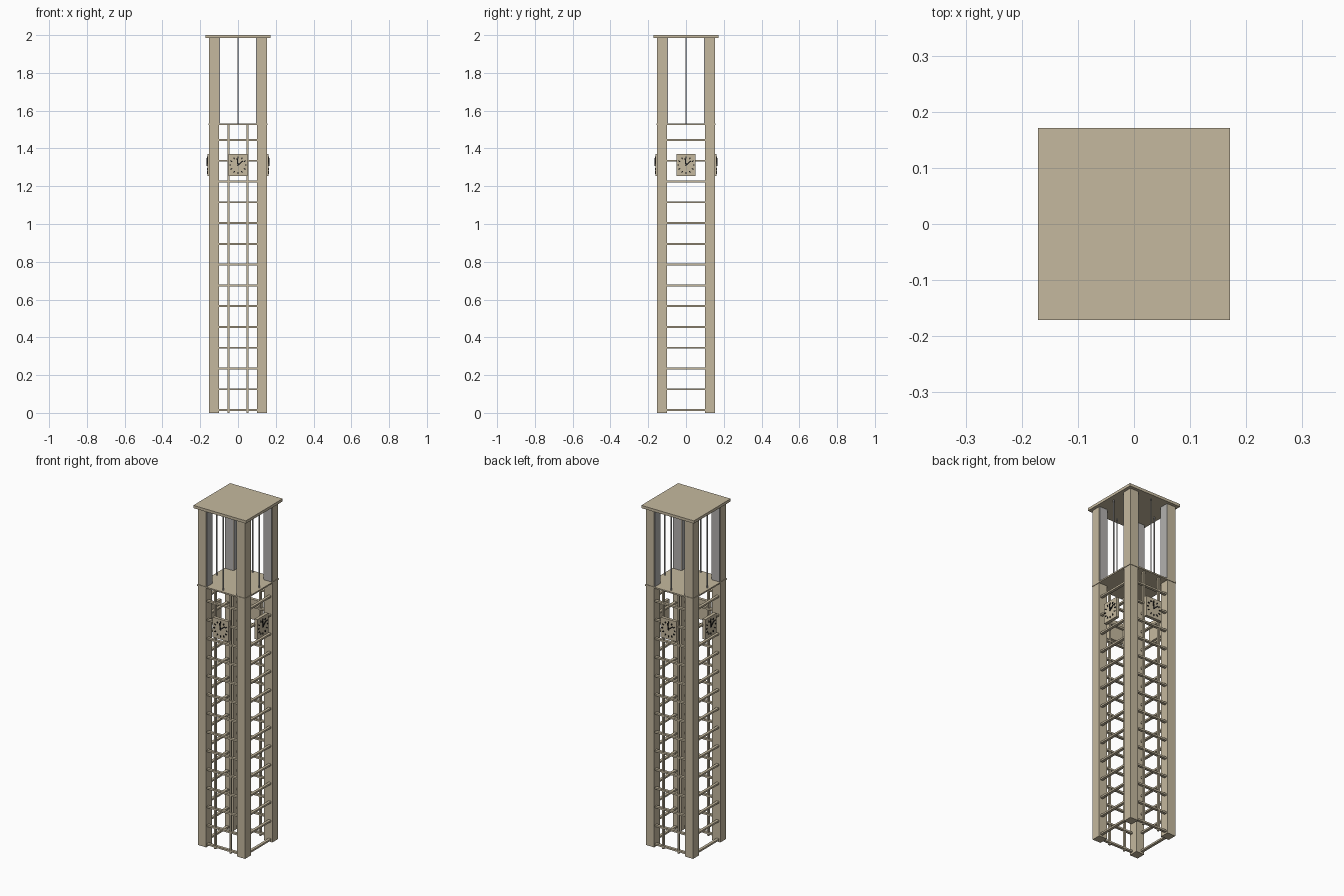
import bpy, bmesh, math
from mathutils import Matrix

if "Cube" in bpy.data.objects:
    bpy.data.objects.remove(bpy.data.objects["Cube"])


def material(name, col):
    m = bpy.data.materials.new(name)
    m.diffuse_color = (*col, 1)
    m.use_nodes = True
    m.node_tree.nodes["Principled BSDF"].inputs["Base Color"].default_value = m.diffuse_color
    return m


STONE = material("warm stone", (0.56, 0.485, 0.345))
BLACK = material("clock black", (0.01, 0.01, 0.01))
GREY = material("grey metal", (0.45, 0.44, 0.43))


def finish(name, bm, mat):
    me = bpy.data.meshes.new(name)
    bm.to_mesh(me)
    bm.free()
    me.materials.append(mat)
    ob = bpy.data.objects.new(name, me)
    bpy.context.collection.objects.link(ob)
    return ob


def add_box(bm, size, mtx):
    bmesh.ops.create_cube(bm, size=1, matrix=mtx @ Matrix.Diagonal((*size, 1)))


def box(name, size, loc, mat=STONE):
    bm = bmesh.new()
    add_box(bm, size, Matrix.Translation(loc))
    return finish(name, bm, mat)


# roof and belfry floor
box("roof_slab", (0.342, 0.342, 0.016), (0, 0, 1.992))
box("belfry_floor", (0.312, 0.312, 0.008), (0, 0, 1.529))

# corner posts
for sx in (-1, 1):
    for sy in (-1, 1):
        box("corner_post", (0.053, 0.053, 1.986), (sx * 0.1265, sy * 0.1265, 0.993))

D = 0.138     # distance of the grilles from the centre
CZ = 1.312    # clock centre height
names = ("front", "right", "back", "left")
for i, side in enumerate(names):
    R = Matrix.Rotation(i * math.pi / 2, 4, 'Z')

    # horizontal rungs
    bm = bmesh.new()
    for k in range(14):
        add_box(bm, (0.21, 0.016, 0.01), R @ Matrix.Translation((0, -D, 0.015 + 0.11 * k)))
    finish(side + "_rungs", bm, STONE)

    # upright bars on front and back only
    if i % 2 == 0:
        bm = bmesh.new()
        for x in (-0.05, 0.05):
            add_box(bm, (0.01, 0.012, 1.527), R @ Matrix.Translation((x, -D, 0.7635)))
        finish(side + "_uprights", bm, STONE)

    # thin belfry rod and the grey linings on the inner sides of the posts
    bm = bmesh.new()
    bmesh.ops.create_cone(bm, cap_ends=True, segments=8, radius1=0.0035, radius2=0.0035,
                          depth=0.454, matrix=R @ Matrix.Translation((0, -D, 1.759)))
    for x in (-0.0985, 0.0985):
        add_box(bm, (0.004, 0.05, 0.454), R @ Matrix.Translation((x, -0.1265, 1.759)))
    finish(side + "_belfry_lining", bm, GREY)

    # clock body
    bm = bmesh.new()
    add_box(bm, (0.102, 0.018, 0.118), R @ Matrix.Translation((0, -0.153, CZ)))
    finish(side + "_clock_body", bm, STONE)

    # clock hour marks and hands
    bm = bmesh.new()
    base = R @ Matrix.Translation((0, -0.163, CZ))
    for h in range(12):
        spin = Matrix.Rotation(h * math.pi / 6, 4, 'Y')
        add_box(bm, (0.006, 0.004, 0.01), base @ spin @ Matrix.Translation((0, 0, 0.041)))
    for deg, length, w in ((-8, 0.042, 0.006), (50, 0.038, 0.006)):
        spin = Matrix.Rotation(math.radians(deg), 4, 'Y')
        add_box(bm, (w, 0.005, length), base @ spin @ Matrix.Translation((0, 0, length / 2 - 0.004)))
    finish(side + "_clock_marks", bm, BLACK)
